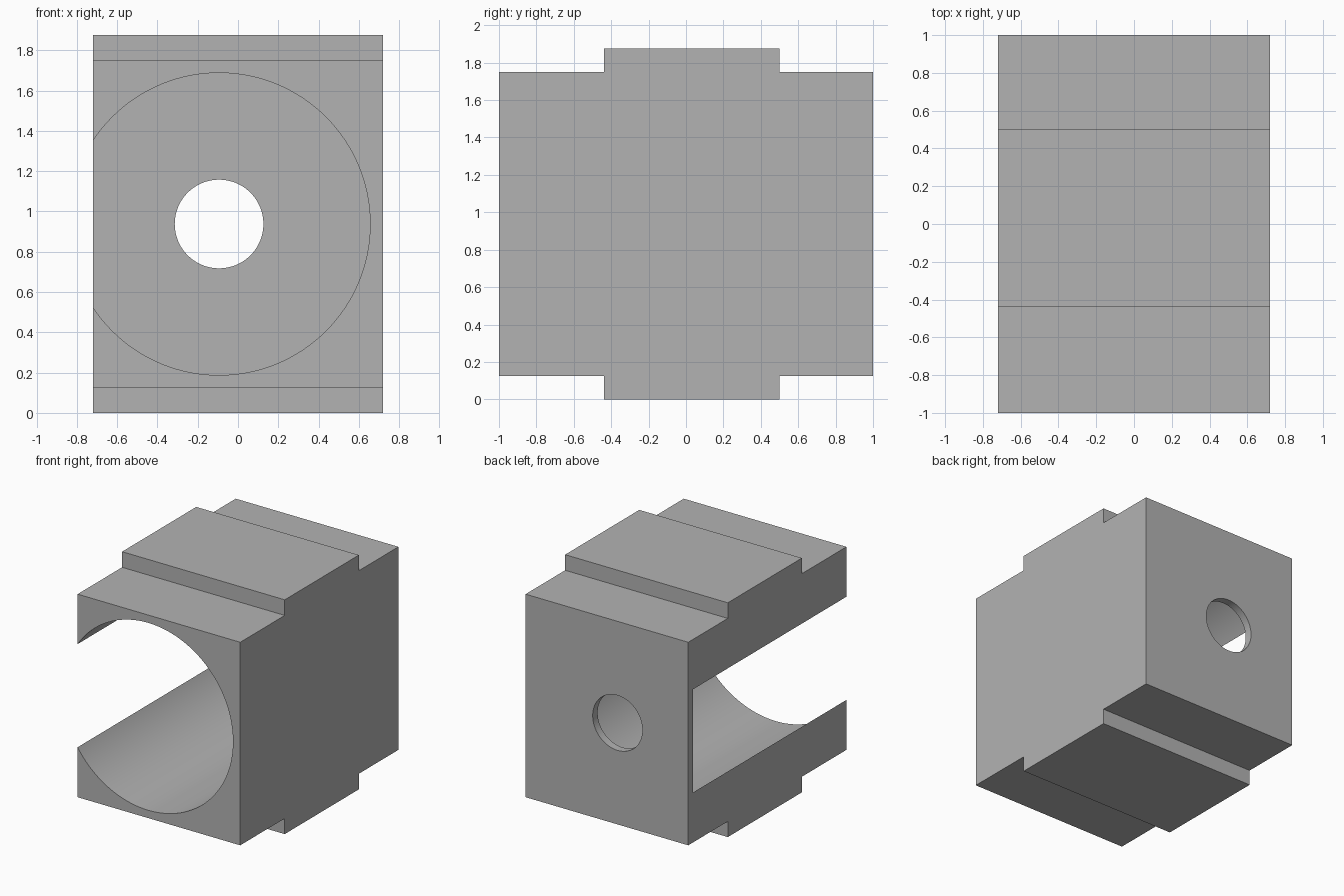
import bpy, bmesh, math
from mathutils import Vector

cube = bpy.data.objects.get("Cube")
if cube:
    bpy.data.objects.remove(cube, do_unlink=True)

GREY = (0.45, 0.45, 0.45, 1)
HALF_W, HEIGHT, STEP = 0.72, 1.875, 0.125
BAND_FRONT, BAND_BACK = -0.4375, 0.5
AXIS_X, AXIS_Z = -0.094, HEIGHT / 2
WALL = 0.0625

grey = bpy.data.materials.new("plain grey")
grey.use_nodes = True
grey.diffuse_color = GREY
grey.node_tree.nodes["Principled BSDF"].inputs["Base Color"].default_value = GREY


def extruded_profile(name, points, half_width):
    """Extrude a closed (y, z) outline along x."""
    bm = bmesh.new()
    face = bm.faces.new([bm.verts.new((-half_width, y, z)) for y, z in points])
    moved = bmesh.ops.extrude_face_region(bm, geom=[face])["geom"]
    bmesh.ops.translate(bm, vec=Vector((2 * half_width, 0, 0)),
                        verts=[v for v in moved if isinstance(v, bmesh.types.BMVert)])
    bmesh.ops.recalc_face_normals(bm, faces=bm.faces[:])
    mesh = bpy.data.meshes.new(name)
    bm.to_mesh(mesh)
    bm.free()
    obj = bpy.data.objects.new(name, mesh)
    bpy.context.collection.objects.link(obj)
    mesh.materials.append(grey)
    return obj


def cut_cylinder(target, name, radius, y0, y1):
    """Cut a round hole along y, then discard the cutter."""
    bpy.ops.mesh.primitive_cylinder_add(
        vertices=128, radius=radius, depth=y1 - y0,
        location=(AXIS_X, (y0 + y1) / 2, AXIS_Z), rotation=(math.pi / 2, 0, 0))
    cutter = bpy.context.object
    cutter.name = name
    cutter.hide_render = True
    cutter.data.materials.append(grey)
    mod = target.modifiers.new(name, 'BOOLEAN')
    mod.operation, mod.solver, mod.object = 'DIFFERENCE', 'EXACT', cutter
    bpy.ops.object.select_all(action='DESELECT')
    target.select_set(True)
    bpy.context.view_layer.objects.active = target
    bpy.ops.object.modifier_apply(modifier=name)
    bpy.data.objects.remove(cutter, do_unlink=True)


# Block with a raised band on its top and bottom
lower = [(-1, STEP), (BAND_FRONT, STEP), (BAND_FRONT, 0),
         (BAND_BACK, 0), (BAND_BACK, STEP), (1, STEP)]
upper = [(y, HEIGHT - z) for y, z in reversed(lower)]
block = extruded_profile("housing_block", lower + upper, HALF_W)

# Large bore, open at the front and the side, and small hole in the back wall
cut_cylinder(block, "main_bore", 0.75, -1.5, 1 - WALL)
cut_cylinder(block, "back_hole", 0.22, 0.5, 1.5)

bpy.ops.object.shade_smooth_by_angle(angle=math.radians(30))
